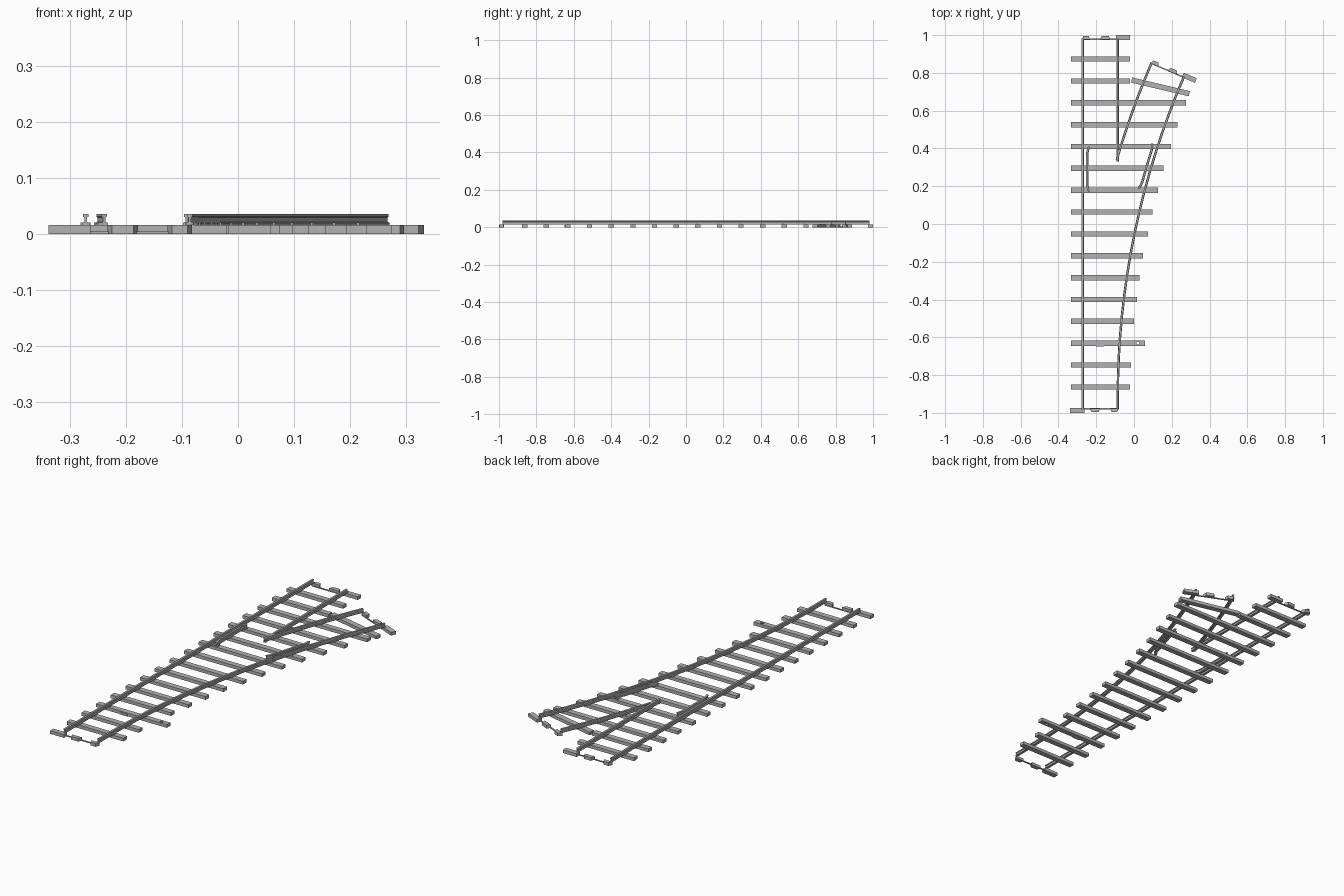
import bpy
import bmesh
from math import sin, cos, radians
from mathutils import Matrix, Vector

cube = bpy.data.objects.get("Cube")
if cube:
    bpy.data.objects.remove(cube, do_unlink=True)

GREY = (0.45, 0.45, 0.45, 1)
mat = bpy.data.materials.new("plain grey")
mat.use_nodes = True
mat.diffuse_color = GREY
mat.node_tree.nodes["Principled BSDF"].inputs["Base Color"].default_value = GREY

# Layout of the track
LEFT_X, RIGHT_X = -0.272, -0.086
GAUGE = RIGHT_X - LEFT_X
MID_X = (LEFT_X + RIGHT_X) / 2
END_Y, CURVE_Y, RADIUS = 0.982, -0.92, 4.3
CENTRE_X = RIGHT_X + RADIUS
END_ANGLE = radians(23.3)
TIE_TOP, TIE_W = 0.016, 0.028


def finish(bm, name):
    bmesh.ops.recalc_face_normals(bm, faces=bm.faces)
    mesh = bpy.data.meshes.new(name)
    bm.to_mesh(mesh)
    bm.free()
    mesh.materials.append(mat)
    obj = bpy.data.objects.new(name, mesh)
    bpy.context.collection.objects.link(obj)
    return obj


def add_box(bm, x0, x1, y0, y1, z0, z1, frame=Matrix()):
    centre = Vector((x0 + x1, y0 + y1, z0 + z1)) / 2
    size = Matrix.Diagonal((x1 - x0, y1 - y0, z1 - z0, 1))
    bmesh.ops.create_cube(bm, size=1, matrix=frame @ Matrix.Translation(centre) @ size)


def box(name, *args):
    bm = bmesh.new()
    add_box(bm, *args)
    return finish(bm, name)


# Rail section: foot, web and head
HALF = [(0.0065, 0.016), (0.0065, 0.0195), (0.0025, 0.0215),
        (0.0025, 0.029), (0.0048, 0.0305), (0.0048, 0.035)]
SECTION = HALF + [(-x, z) for x, z in reversed(HALF)]


def rail(name, path):
    pts = [Vector(p) for p in path]
    bm = bmesh.new()
    rings = []
    for i, p in enumerate(pts):
        d = (pts[min(i + 1, len(pts) - 1)] - pts[max(i - 1, 0)]).normalized()
        side = Vector((d.y, -d.x))
        rings.append([bm.verts.new((p.x + side.x * u, p.y + side.y * u, z)) for u, z in SECTION])
    n = len(SECTION)
    for a, b in zip(rings, rings[1:]):
        for k in range(n):
            bm.faces.new((a[k], a[(k + 1) % n], b[(k + 1) % n], b[k]))
    bm.faces.new(rings[0])
    bm.faces.new(rings[-1])
    return finish(bm, name)


def arc_point(angle, offset=0.0):
    r = RADIUS + offset
    return (CENTRE_X - r * cos(angle), CURVE_Y + r * sin(angle))


def arc(a0, a1, offset=0.0, steps=16):
    return [arc_point(a0 + (a1 - a0) * i / steps, offset) for i in range(steps + 1)]


# Running rails
FROG = radians(16.3)
straight_outer = [(LEFT_X, -END_Y), (LEFT_X, END_Y)]
straight_inner = [(RIGHT_X, 0.33), (RIGHT_X, END_Y)]
curve_outer = [(RIGHT_X, -END_Y)] + arc(0, END_ANGLE)
curve_inner = arc(FROG, END_ANGLE, GAUGE, 6)
rail("straight_outer_rail", straight_outer)
rail("straight_inner_rail", straight_inner)
rail("curved_outer_rail", curve_outer)
rail("curved_inner_rail", curve_inner)

# Check rails with flared ends
guard_left = [(-0.239, 0.17), (-0.248, 0.205), (-0.248, 0.375), (-0.239, 0.41)]
g0, g1 = radians(14.8), radians(18.1)
flare = radians(0.45)
guard_right = ([arc_point(g0, 0.033)] + arc(g0 + flare, g1 - flare, 0.024, 4)
               + [arc_point(g1, 0.033)])
rail("left_check_rail", guard_left)
rail("right_check_rail", guard_right)

# Sleepers, from back to front, growing with the diverging track
RIGHT_ENDS = [-0.02, -0.02, 0.275, 0.23, 0.195, 0.157, 0.127, 0.098,
              0.074, 0.048, 0.03, 0.016, 0.0, 0.058, -0.016, -0.02]
SPACING = 0.1157
tie_ys = [0.873 - SPACING * i for i in range(len(RIGHT_ENDS))]
ties = [box(f"sleeper_{i + 1}", -0.333, x1, y - TIE_W / 2, y + TIE_W / 2, 0, TIE_TOP)
        for i, (x1, y) in enumerate(zip(RIGHT_ENDS, tie_ys))]

# Slanted sleeper below the diverging track
slant = Matrix.Translation((0.14, 0.726, 0)) @ Matrix.Rotation(radians(-13.3), 4, "Z")
box("slanted_sleeper", -0.157, 0.157, -TIE_W / 2, TIE_W / 2, 0, TIE_TOP, slant)

# Pin hole and small tab on the long front sleeper
LONG = 13
bm = bmesh.new()
bmesh.ops.create_cone(bm, cap_ends=True, segments=16, radius1=0.008, radius2=0.008,
                      depth=0.1, matrix=Matrix.Translation((0.02, tie_ys[LONG], 0)))
cutter = finish(bm, "hole_cutter")
cutter.hide_render = True
cut = ties[LONG].modifiers.new("hole", "BOOLEAN")
cut.object = cutter
cut.solver = "EXACT"
bpy.context.view_layer.objects.active = ties[LONG]
bpy.ops.object.modifier_apply(modifier=cut.name)
bpy.data.objects.remove(cutter, do_unlink=True)
tab_y = tie_ys[LONG] - TIE_W / 2
box("sleeper_tab", -0.2, -0.16, tab_y - 0.004, tab_y + 0.002, 0, 0.012)


# Chairs holding the rails on each sleeper
def x_at(path, y):
    for (xa, ya), (xb, yb) in zip(path, path[1:]):
        if ya <= y <= yb:
            return xa + (xb - xa) * (y - ya) / (yb - ya)
    return None


bm = bmesh.new()
for y, x1 in zip(tie_ys, RIGHT_ENDS):
    for path in (straight_outer, straight_inner, curve_outer, curve_inner,
                 guard_left, guard_right):
        x = x_at(path, y)
        if x is not None and x < x1:
            add_box(bm, x - 0.009, x + 0.009, y - 0.009, y + 0.009, 0.015, 0.0205)
finish(bm, "rail_chairs")


# Interlocking half sleepers at the three track ends
def track_end(name, frame):
    bm = bmesh.new()
    h = GAUGE / 2
    add_box(bm, -h, h, -0.008, -0.001, 0, 0.004, frame)
    add_box(bm, h - 0.009, h + 0.066, -0.008, 0.018, 0, TIE_TOP, frame)
    for x0, x1 in ((0.0, 0.054), (-h - 0.004, -h + 0.04)):
        start = len(bm.verts)
        add_box(bm, x0, x1, -0.006, 0.014, 0, TIE_TOP, frame)
        bm.verts.ensure_lookup_table()
        # taper towards the free edge
        inverse = frame.inverted()
        for v in bm.verts[start:]:
            p = inverse @ v.co
            if p.y > 0:
                p.x += 0.008 if p.x < (x0 + x1) / 2 else -0.008
                v.co = frame @ p
    finish(bm, name)


back = Matrix.Translation((MID_X, END_Y, 0))
front = Matrix.Translation((MID_X, -END_Y, 0)) @ Matrix.Rotation(radians(180), 4, "Z")
mx, my = arc_point(END_ANGLE, GAUGE / 2)
branch = Matrix.Translation((mx, my, 0)) @ Matrix.Rotation(-END_ANGLE, 4, "Z")
track_end("back_end_sleeper", back)
track_end("front_end_sleeper", front)
track_end("branch_end_sleeper", branch)
